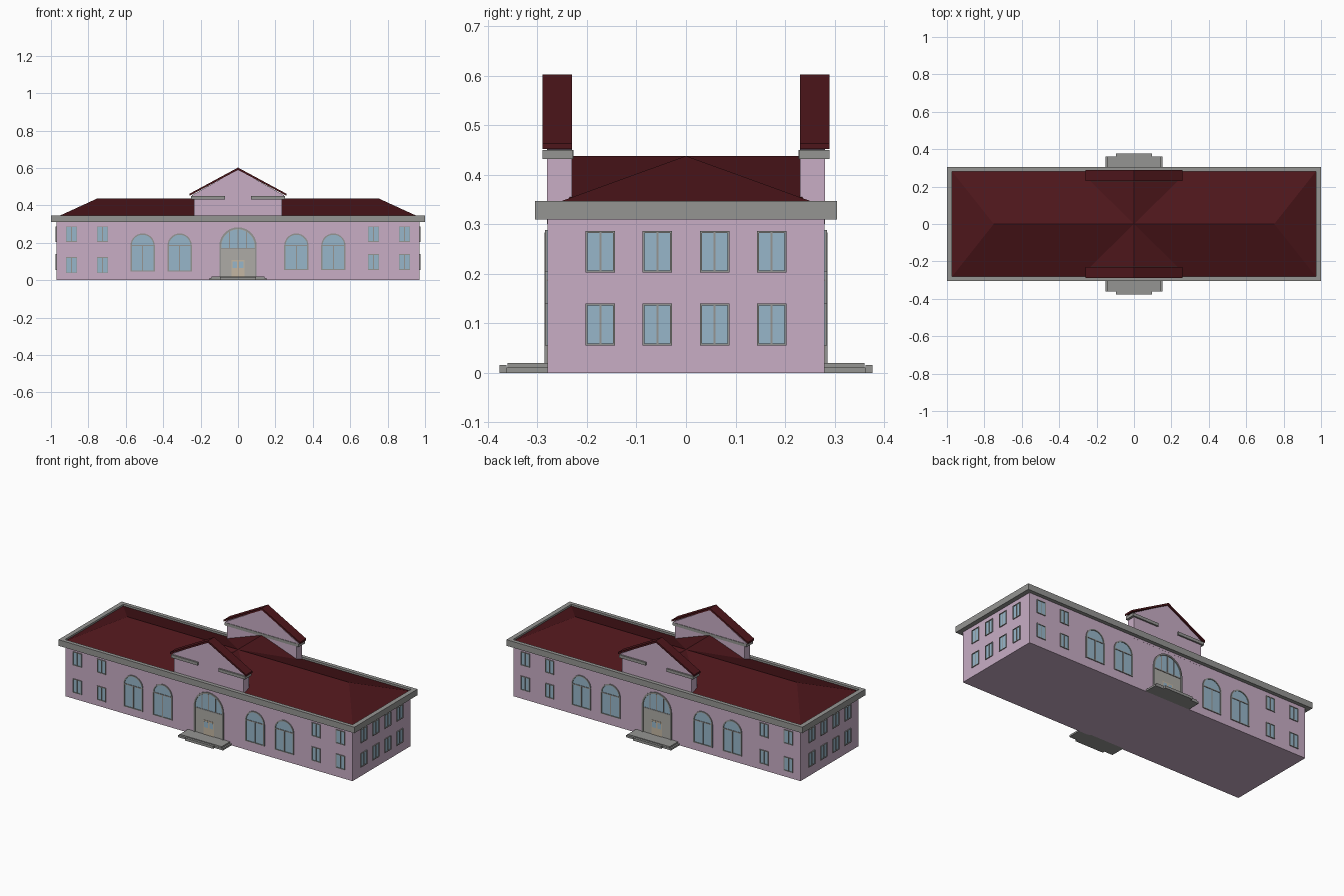
import bpy, bmesh, math

if "Cube" in bpy.data.objects:
    bpy.data.objects.remove(bpy.data.objects["Cube"])

COL = {"pink": (.58, .42, .56, 1), "roof": (.075, .008, .011, 1), "glass": (.31, .47, .59, 1),
       "grey": (.3, .3, .29, 1), "stone": (.42, .41, .38, 1), "wood": (.55, .47, .36, 1)}
MATS = {}
for n, c in COL.items():
    MATS[n] = bpy.data.materials.new(n)
    MATS[n].diffuse_color = c
PARTS = {}
BX, BY = .97, .28      # body half sizes


def part(name, mat):
    if name not in PARTS:
        PARTS[name] = (bmesh.new(), mat)
    return PARTS[name][0]


def loft(bm, a, b, caps=True):
    """Join two closed loops of points with quads, optionally capping the ends."""
    va, vb = [bm.verts.new(p) for p in a], [bm.verts.new(p) for p in b]
    n = len(va)
    for i in range(n):
        j = (i + 1) % n
        bm.faces.new((va[i], va[j], vb[j], vb[i]))
    if caps:
        bm.faces.new(va[::-1])
        bm.faces.new(vb)


def box(name, mat, x0, x1, y0, y1, z0, z1):
    ring = [(x0, y0), (x1, y0), (x1, y1), (x0, y1)]
    loft(part(name, mat), [(x, y, z0) for x, y in ring], [(x, y, z1) for x, y in ring])


def place(side, pts, d):
    """Put (u, z) points on a facade, d outside the wall."""
    f = {"front": lambda u, z: (u, -BY - d, z), "back": lambda u, z: (u, BY + d, z),
         "right": lambda u, z: (BX + d, u, z), "left": lambda u, z: (-BX - d, u, z)}[side]
    return [f(u, z) for u, z in pts]


def slab(side, kind, mat, pts, d, d0=-.004):
    loft(part(side + "_" + kind, mat), place(side, pts, d0), place(side, pts, d))


def rect(u0, u1, z0, z1):
    return [(u0, z0), (u1, z0), (u1, z1), (u0, z1)]


def arch(u, r, z0, top, seg=14):
    c = top - r
    return [(u - r, z0), (u + r, z0)] + [
        (u + r * math.cos(math.pi * i / seg), c + r * math.sin(math.pi * i / seg)) for i in range(seg + 1)]


def frame(side, kind, outer, inner, d=.005):
    bm = part(side + "_" + kind, "grey")
    o0, o1 = place(side, outer, -.004), place(side, outer, d)
    i0, i1 = place(side, inner, -.004), place(side, inner, d)
    for a, b in ((o0, o1), (o1, i1), (i1, i0)):
        loft(bm, a, b, False)


def window(side, u, z0, z1, w=.03):
    slab(side, "window_glass", "glass", rect(u - w, u + w, z0, z1), .001)
    frame(side, "window_frames", rect(u - w, u + w, z0, z1), rect(u - w + .004, u + w - .004, z0 + .004, z1 - .004))
    slab(side, "window_frames", "grey", rect(u - .002, u + .002, z0, z1), .004)


def arched_window(side, u, z0, top, r=.065):
    slab(side, "arched_glass", "glass", arch(u, r, z0, top), .001)
    frame(side, "arched_frames", arch(u, r, z0, top), arch(u, r - .007, z0 + .005, top - .007))
    slab(side, "arched_frames", "grey", rect(u - .003, u + .003, z0, top - .065), .004)
    slab(side, "arched_frames", "grey", rect(u - r, u + r, top - .068, top - .062), .004)


def entrance(side):
    slab(side, "entrance_panel", "stone", arch(0, .1, .01, .283), .001)
    frame(side, "entrance_surround", arch(0, .1, .01, .283), arch(0, .091, .01, .274), .006)
    # fanlight: arched glass above the panel, with bars
    slab(side, "fanlight", "glass", [(-.089, .17), (.089, .17)] + arch(0, .089, .17, .272)[2:], .002)
    for u in (-.045, 0, .045):
        slab(side, "fanlight_bars", "grey", rect(u - .003, u + .003, .17, .272 - abs(u) * .25), .004)
    slab(side, "fanlight_bars", "grey", rect(-.09, .09, .166, .173), .004)
    # double door
    slab(side, "door", "wood", rect(-.036, .036, .02, .108), .003)
    for s in (-1, 1):
        u = sorted((s * .005, s * .03))
        slab(side, "door_glass", "glass", rect(*u, .065, .1), .004)


# Body and cornice rim
box("walls", "pink", -BX, BX, -BY, BY, 0, .33)
for s in (-1, 1):
    box("cornice", "grey", -1, 1, *sorted((s * .282, s * .305)), .31, .347)
    box("cornice", "grey", *sorted((s * .972, s)), -.282, .282, .31, .347)

# Hipped roof with a cross gable
bm = part("hip_roof", "roof")
c = [bm.verts.new((x, y, .335)) for x, y in ((-.975, -.284), (.975, -.284), (.975, .284), (-.975, .284))]
r0, r1 = bm.verts.new((-.75, 0, .438)), bm.verts.new((.75, 0, .438))
for f in ((c[0], c[1], r1, r0), (c[1], c[2], r1), (c[2], c[3], r0, r1), (c[3], c[0], r0), c[::-1]):
    bm.faces.new(f)
tri = ((-.29, .335), (.29, .335), (0, .438))
loft(part("cross_roof", "roof"), [(x, -.235, z) for x, z in tri], [(x, .235, z) for x, z in tri])

# Pediments, entrance steps and facades on both long sides
for side, s in (("front", -1), ("back", 1)):
    wall = ((-.235, .3), (.235, .3), (.235, .445), (.248, .453), (0, .592), (-.248, .453), (-.235, .445))
    loft(part(side + "_pediment", "pink"), [(x, s * .23, z) for x, z in wall], [(x, s * .2805, z) for x, z in wall])
    cap = ((-.258, .452), (0, .59), (.258, .452), (.258, .463), (0, .602), (-.258, .463))
    bm = part(side + "_pediment_roof", "roof")
    for q in ((0, 1, 4, 5), (1, 2, 3, 4)):
        loft(bm, [(cap[i][0], s * .23, cap[i][1]) for i in q], [(cap[i][0], s * .29, cap[i][1]) for i in q])
    trim = side + "_pediment_trim"
    for m in (-1, 1):
        box(trim, "grey", *sorted((m * .07, m * .25)), *sorted((s * .275, s * .29)), .432, .45)
        box(trim, "grey", *sorted((m * .23, m * .25)), *sorted((s * .229, s * .275)), .432, .45)
    box(trim, "grey", -.23, .23, *sorted((s * .227, s * .24)), .432, .45)
    # steps
    box(side + "_steps", "grey", -.152, .152, *sorted((s * .27, s * .362)), 0, .011)
    box(side + "_steps", "grey", -.142, .142, *sorted((s * .27, s * .36)), .011, .02)
    box(side + "_steps", "grey", -.095, .095, *sorted((s * .362, s * .376)), 0, .016)
    # openings; the lower left windows sit slightly lower
    for m in (-1, 1):
        drop = .017 if m < 0 else 0
        for u in (.725, .89):
            window(side, m * u, .205, .288)
            window(side, m * u, .055 - drop, .14 - drop)
        for u in (.312, .51):
            arched_window(side, m * u, .055 - drop * .5, .25)
    entrance(side)

# Windows on the short ends
for side in ("left", "right"):
    for u in (-.173, -.058, .058, .173):
        window(side, u, .055, .14)
        window(side, u, .203, .286)

# Turn every collected part into an object
for name, (bm, mat) in PARTS.items():
    bmesh.ops.recalc_face_normals(bm, faces=bm.faces)
    me = bpy.data.meshes.new(name)
    bm.to_mesh(me)
    bm.free()
    me.materials.append(MATS[mat])
    bpy.context.collection.objects.link(bpy.data.objects.new(name, me))

for m in bpy.data.materials:
    if m.users and not m.is_grease_pencil:
        m.use_nodes = True
        m.node_tree.nodes["Principled BSDF"].inputs["Base Color"].default_value = m.diffuse_color
